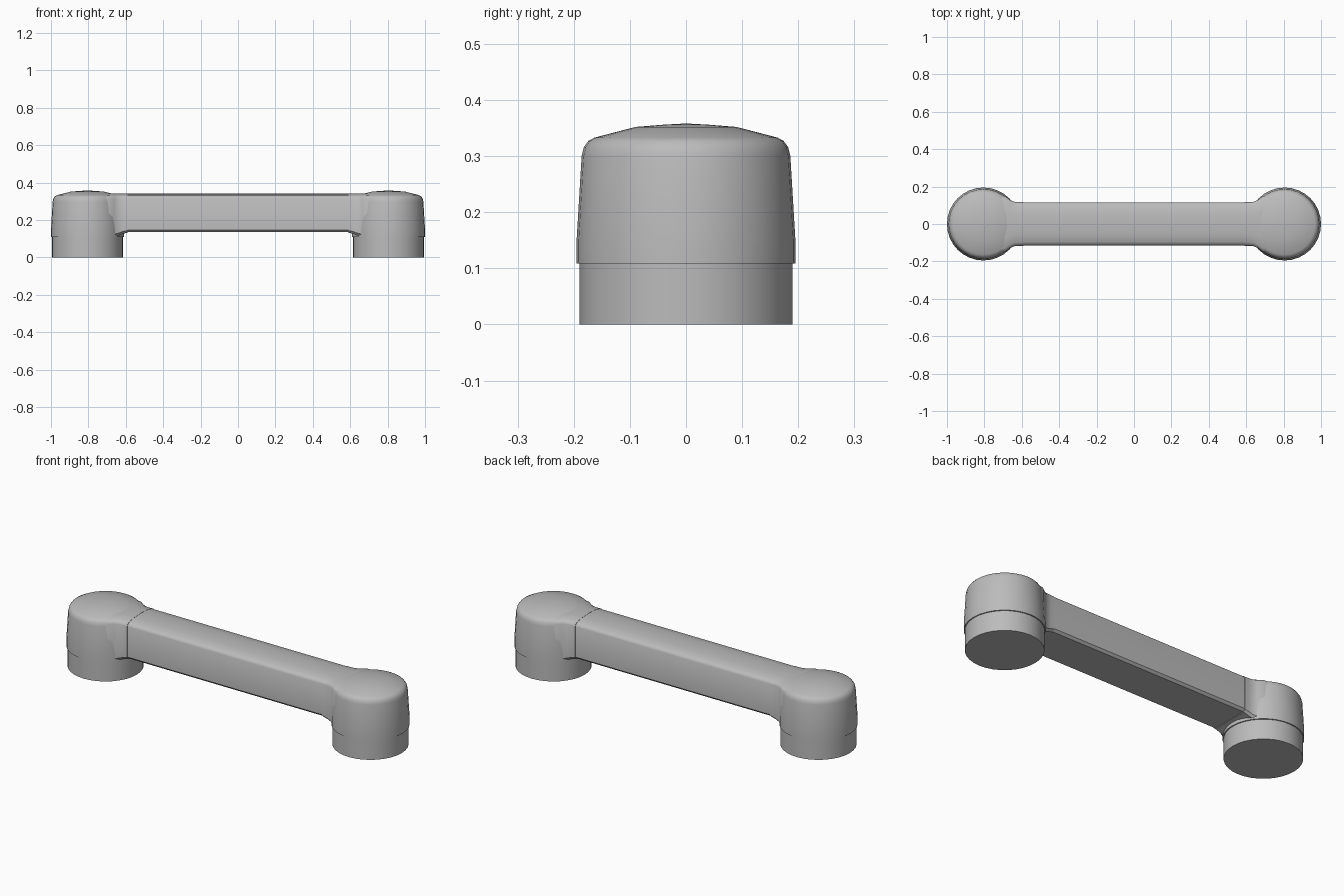
import bpy, bmesh, math

if "Cube" in bpy.data.objects:
    bpy.data.objects.remove(bpy.data.objects["Cube"])

grey = bpy.data.materials.new("light grey")
grey.use_nodes = True
COLOUR = (0.5, 0.5, 0.5, 1)
grey.diffuse_color = COLOUR
grey.node_tree.nodes["Principled BSDF"].inputs["Base Color"].default_value = COLOUR


def loft(name, rings, angle=35):
    """Skin closed rings of points, cap both ends."""
    bm = bmesh.new()
    loops = [[bm.verts.new(p) for p in ring] for ring in rings]
    n = len(loops[0])
    for a, b in zip(loops, loops[1:]):
        for i in range(n):
            j = (i + 1) % n
            bm.faces.new((a[i], a[j], b[j], b[i]))
    bm.faces.new(loops[0])
    bm.faces.new(loops[-1])
    bmesh.ops.recalc_face_normals(bm, faces=bm.faces)
    mesh = bpy.data.meshes.new(name)
    bm.to_mesh(mesh)
    bm.free()
    mesh.materials.append(grey)
    obj = bpy.data.objects.new(name, mesh)
    bpy.context.collection.objects.link(obj)
    bpy.ops.object.select_all(action="DESELECT")
    obj.select_set(True)
    bpy.context.view_layer.objects.active = obj
    bpy.ops.object.shade_smooth_by_angle(angle=math.radians(angle))
    return obj


def turned(name, cx, profile, sides=32):
    """Round part about a vertical axis from (radius, height) pairs."""
    turns = [math.tau * i / sides for i in range(sides)]
    return loft(name, [[(cx + r * math.cos(t), r * math.sin(t), z) for t in turns]
                       for r, z in profile])


def section(x, half, bottom, top):
    """Bar cross-section: flat sides and bottom, gently arched top."""
    right = [(half - 0.012, bottom), (half, bottom + 0.012), (half, top - 0.028),
             (half - 0.006, top - 0.017), (half - 0.02, top - 0.009), (half * 0.45, top - 0.002)]
    outline = right + [(0, top)] + [(-y, z) for y, z in reversed(right)]
    return [(x, y, z) for y, z in outline]


# straight middle tube
loft("middle_tube", [section(x, 0.115, 0.135, 0.342) for x in (-0.594, 0.594)])

BASE = [(0.19, 0), (0.19, 0.112)]
SHELL = [(0.188, 0.108), (0.195, 0.109), (0.195, 0.15), (0.186, 0.30), (0.182, 0.316),
         (0.174, 0.327), (0.163, 0.333), (0.09, 0.352), (0.04, 0.356), (0.004, 0.358)]
# neck stations: x, half width, bottom, top
NECK = [(0.592, 0.117, 0.132, 0.343), (0.615, 0.117, 0.127, 0.343),
        (0.64, 0.119, 0.118, 0.343), (0.662, 0.129, 0.112, 0.343),
        (0.69, 0.15, 0.110, 0.343), (0.73, 0.155, 0.110, 0.338)]

# joint housings at both ends, each with a flared neck
for side, label in ((1, "left"), (-1, "right")):
    cx = side * 0.805
    turned(label + "_joint_base", cx, BASE)
    turned(label + "_joint_housing", cx, SHELL)
    loft(label + "_neck", [section(side * x, w, b, t) for x, w, b, t in NECK])
